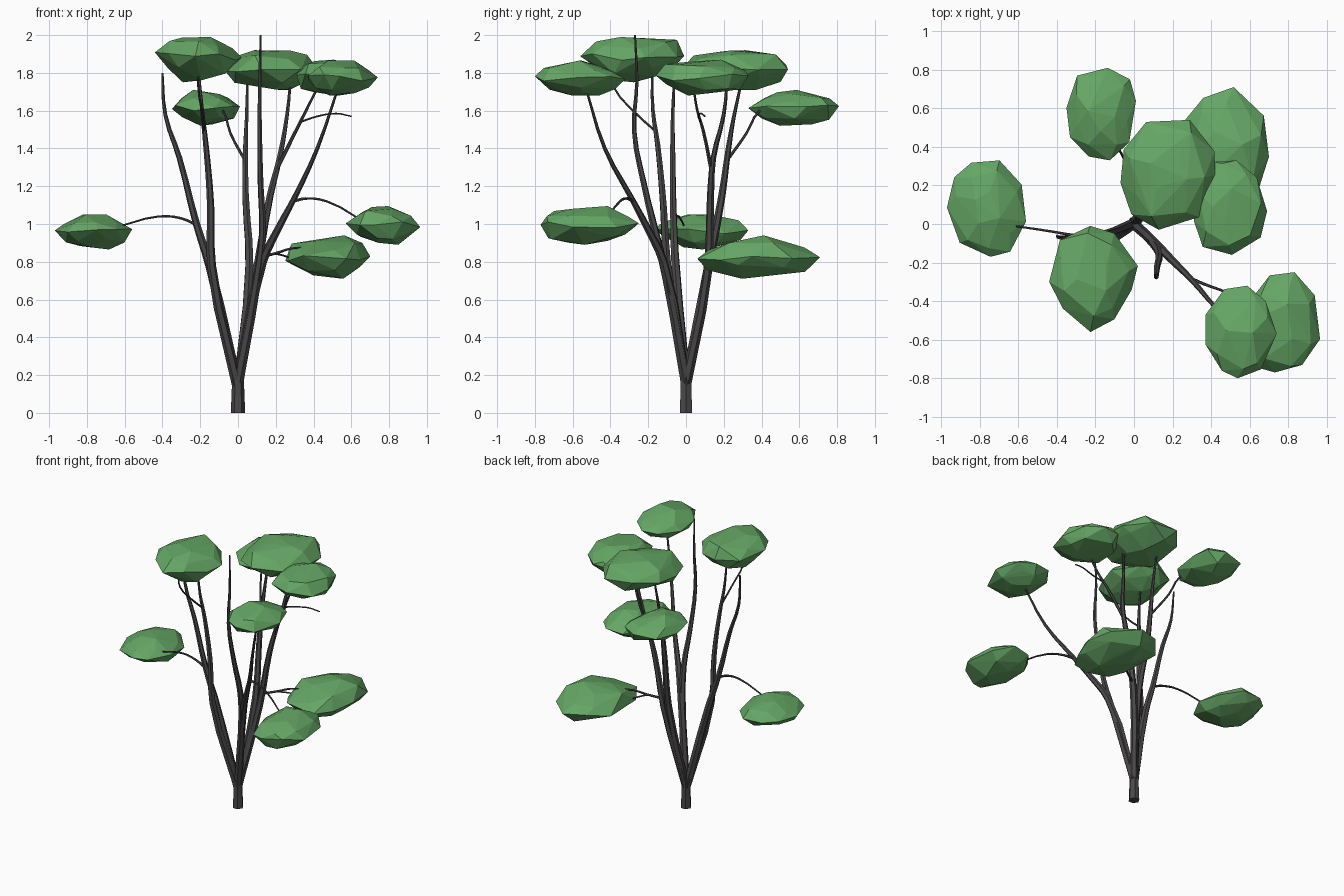
import bpy, bmesh, math, random
from mathutils import Vector

if "Cube" in bpy.data.objects:
    bpy.data.objects.remove(bpy.data.objects["Cube"])


def material(name, color):
    m = bpy.data.materials.new(name)
    m.diffuse_color = (*color, 1)
    m.use_nodes = True
    m.node_tree.nodes["Principled BSDF"].inputs["Base Color"].default_value = m.diffuse_color
    return m


BARK = material("dark_bark", (0.07, 0.065, 0.065))
LEAF = material("leaf_green", (0.13, 0.38, 0.13))


def branch(name, points, r0, r1, steps=3):
    """Tapered six-sided tube through the points."""
    curve = bpy.data.curves.new(name, 'CURVE')
    curve.dimensions = '3D'
    curve.bevel_depth = 1
    curve.bevel_resolution = 1
    curve.resolution_u = steps
    curve.use_fill_caps = True
    spline = curve.splines.new('BEZIER')
    spline.bezier_points.add(len(points) - 1)
    for i, (bp, co) in enumerate(zip(spline.bezier_points, points)):
        bp.co = co
        bp.handle_left_type = bp.handle_right_type = 'AUTO'
        bp.radius = r0 + (r1 - r0) * i / (len(points) - 1)
    helper = bpy.data.objects.new(name + "_path", curve)
    bpy.context.collection.objects.link(helper)
    mesh = bpy.data.meshes.new_from_object(
        helper.evaluated_get(bpy.context.evaluated_depsgraph_get()))
    bpy.data.objects.remove(helper)
    for p in mesh.polygons:
        p.use_smooth = False
    mesh.materials.clear()
    mesh.materials.append(BARK)
    mesh.name = name
    bpy.context.collection.objects.link(bpy.data.objects.new(name, mesh))


def clump(name, lo, hi, seed):
    """Faceted, flattened leaf mass filling the box lo..hi."""
    rnd = random.Random(seed)
    pts = []
    # rings: height, radius, number of points
    for z, r, n in ((-1, .4, 4), (-.6, .78, 7), (0, 1, 9), (.6, .8, 7), (1, .38, 4)):
        turn = rnd.random() * math.tau
        for k in range(n):
            a = turn + (k + rnd.uniform(-.25, .25)) * math.tau / n
            q = r * rnd.uniform(.9, 1.05)
            pts.append(Vector((q * math.cos(a), q * math.sin(a), z + rnd.uniform(-.22, .22))))
    ends = [(min(p[i] for p in pts), max(p[i] for p in pts)) for i in range(3)]
    bm = bmesh.new()
    for p in pts:
        bm.verts.new([lo[i] + (hi[i] - lo[i]) * (p[i] - ends[i][0]) / (ends[i][1] - ends[i][0])
                      for i in range(3)])
    hull = bmesh.ops.convex_hull(bm, input=bm.verts)
    loose = {g for g in hull["geom_interior"] + hull["geom_unused"]
             if isinstance(g, bmesh.types.BMVert)}
    bmesh.ops.delete(bm, geom=list(loose), context='VERTS')
    bmesh.ops.recalc_face_normals(bm, faces=bm.faces)
    mesh = bpy.data.meshes.new(name)
    bm.to_mesh(mesh)
    bm.free()
    mesh.materials.append(LEAF)
    bpy.context.collection.objects.link(bpy.data.objects.new(name, mesh))


# Trunk
branch("trunk", [(0, 0, 0), (0, 0, .1), (0, 0, .22)], .038, .03, 2)

# Main stems rising from the trunk
branch("left_stem", [(-.005, 0, .15), (-.15, -.055, .78), (-.22, -.065, 1.0),
                     (-.31, -.07, 1.35), (-.385, -.07, 1.58), (-.4, -.06, 1.8)], .028, .006)
branch("left_inner_stem", [(-.005, 0, .15), (-.14, -.1, .78), (-.145, -.12, 1.1),
                           (-.17, -.15, 1.42), (-.19, -.175, 1.6), (-.21, -.18, 1.82)], .028, .006)
branch("back_stem", [(0, 0, .15), (.06, .12, .78), (.04, .19, 1.15),
                     (.04, .225, 1.4), (.045, .25, 1.55), (.05, .3, 1.78)], .028, .006)
branch("back_right_stem", [(0, 0, .15), (.1, .115, .75), (.17, .13, 1.15),
                           (.22, .145, 1.35), (.26, .2, 1.58), (.28, .22, 1.78)], .028, .006)
branch("front_right_stem", [(0, 0, .15), (.13, -.12, .8), (.21, -.2, .97), (.3, -.29, 1.14),
                            (.42, -.43, 1.4), (.53, -.53, 1.72)], .028, .006)
branch("bare_stem", [(0, 0, .15), (.1, -.1, .7), (.13, -.16, .95), (.12, -.22, 1.2),
                     (.115, -.275, 1.5), (.115, -.26, 1.75), (.12, -.27, 2.0)], .027, .005)

# Side branches and twigs
branch("left_low_branch", [(-.21, -.065, .99), (-.3, -.06, 1.03), (-.42, -.04, 1.04),
                           (-.62, -.01, .99)], .009, .005)
branch("right_low_branch", [(.29, -.28, 1.12), (.36, -.31, 1.135), (.47, -.35, 1.12),
                            (.67, -.43, 1.01)], .009, .005)
branch("back_low_branch", [(.1, .115, .82), (.2, .17, .845), (.28, .21, .87), (.36, .25, .875)], .009, .005)
branch("back_low_twig", [(.19, .165, .845), (.25, .22, .83), (.32, .3, .8)], .006, .004)
branch("back_high_branch", [(.035, .22, 1.34), (-.04, .32, 1.48), (-.08, .39, 1.6),
                            (-.12, .45, 1.62)], .008, .005)
branch("right_high_branch", [(.2, .135, 1.28), (.31, .09, 1.5), (.36, .06, 1.6),
                             (.42, .04, 1.72)], .011, .006)
branch("right_bare_twig", [(.33, .08, 1.54), (.42, .065, 1.57), (.52, .08, 1.585),
                           (.6, .1, 1.57)], .006, .004)
branch("left_high_twig", [(-.18, -.16, 1.49), (-.19, -.27, 1.59), (-.21, -.38, 1.72),
                          (-.21, -.4, 1.8)], .007, .005)

# Leaf clumps
clump("back_clump", (-.35, .33, 1.52), (.01, .81, 1.71), 1)
clump("left_low_clump", (-.97, -.17, .865), (-.56, .33, 1.05), 2)
clump("left_top_clump", (-.44, -.56, 1.75), (.02, -.01, 1.99), 3)
clump("center_top_clump", (-.07, -.03, 1.71), (.42, .54, 1.92), 4)
clump("back_low_clump", (.25, .06, .71), (.70, .71, .94), 5)
clump("right_top_clump", (.31, -.16, 1.68), (.69, .33, 1.87), 6)
clump("front_right_top_clump", (.37, -.80, 1.68), (.74, -.32, 1.865), 7)
clump("right_low_clump", (.57, -.77, .89), (.965, -.25, 1.095), 8)
